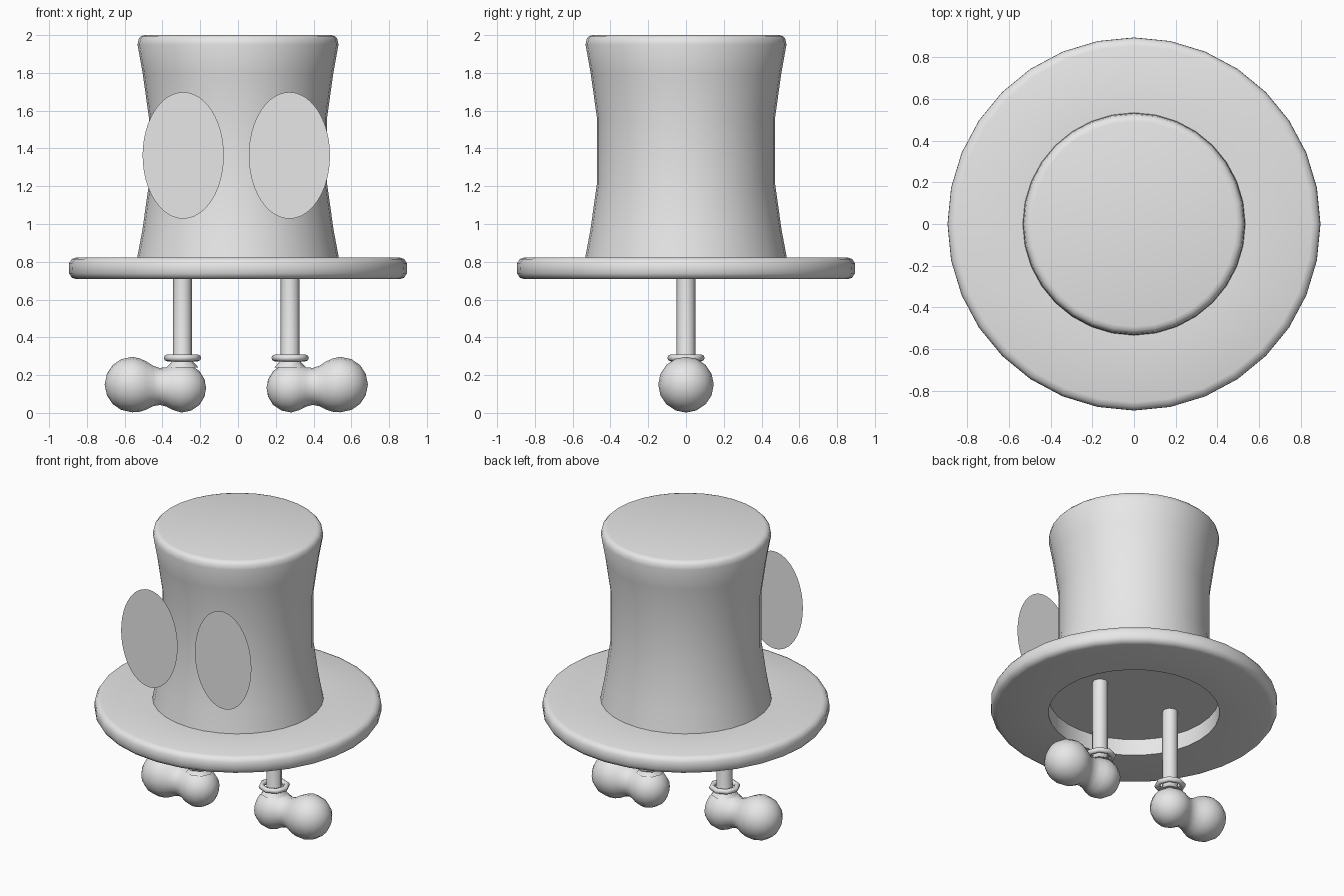
import bpy, bmesh, math
from mathutils import Matrix, Vector

if "Cube" in bpy.data.objects:
    bpy.data.objects.remove(bpy.data.objects["Cube"])

grey = bpy.data.materials.new("light_grey")
grey.diffuse_color = (0.8, 0.8, 0.8, 1)
grey.use_nodes = True
grey.node_tree.nodes["Principled BSDF"].inputs["Base Color"].default_value = grey.diffuse_color
MID = -0.009  # limbs and eyes are paired about this x


def finish(name, bm, angle=40):
    bmesh.ops.remove_doubles(bm, verts=bm.verts, dist=1e-5)
    mesh = bpy.data.meshes.new(name)
    bm.to_mesh(mesh)
    bm.free()
    mesh.materials.append(grey)
    ob = bpy.data.objects.new(name, mesh)
    bpy.context.collection.objects.link(ob)
    bpy.ops.object.select_all(action='DESELECT')
    ob.select_set(True)
    bpy.context.view_layer.objects.active = ob
    bpy.ops.object.shade_smooth_by_angle(angle=math.radians(angle))
    return ob


def lathe(name, profile, sides, place=Matrix(), closed=False, angle=40):
    """Spin (radius, height) points round z, then place the result."""
    bm = bmesh.new()
    rings = []
    for r, h in profile:
        rings.append([bm.verts.new((r * math.cos(2 * math.pi * i / sides),
                                    r * math.sin(2 * math.pi * i / sides), h))
                      for i in range(sides)] if r > 0 else [bm.verts.new((0, 0, h))] * sides)
    pairs = list(zip(rings, rings[1:]))
    if closed:
        pairs.append((rings[-1], rings[0]))
    for a, b in pairs:
        for i in range(sides):
            j = (i + 1) % sides
            bm.faces.new(dict.fromkeys((a[i], a[j], b[j], b[i])))
    bmesh.ops.recalc_face_normals(bm, faces=bm.faces)
    bm.transform(place)
    return finish(name, bm, angle)


# Waisted crown with a rounded top edge
lathe("hat_crown", [(0, .82), (.534, .82), (.506, .97), (.472, 1.21), (.472, 1.565),
                    (.505, 1.8), (.532, 1.95), (.526, 1.98), (.512, 1.995),
                    (.492, 2.0), (0, 2.0)], 32)

# Ring brim, open underneath the crown
lathe("hat_brim", [(.534, .708), (.855, .708), (.88, .716), (.894, .738), (.895, .765),
                   (.894, .793), (.88, .815), (.855, .823), (.534, .823)], 32, closed=True)

# Foot: (distance along x, radius)
FOOT = [(.160, 0), (.168, .045), (.195, .09), (.24, .12), (.29, .13), (.335, .12),
        (.37, .104), (.405, .098), (.44, .107), (.475, .127), (.51, .141), (.551, .147),
        (.61, .134), (.655, .103), (.685, .057), (.697, 0)]

for side, label in ((-1, "left"), (1, "right")):
    at = Matrix.Translation((MID + side * .285, 0, 0))

    # Leg with a flared ankle
    lathe(label + "_leg", [(0, .24), (.085, .24), (.058, .268), (.05, .29),
                           (.05, .82), (0, .82)], 8, at, angle=50)

    # Ankle collar
    lathe(label + "_collar", [(.081 + .018 * math.cos(k * math.pi / 4),
                               .291 + .018 * math.sin(k * math.pi / 4)) for k in range(8)],
          8, at, closed=True, angle=60)

    # Peanut-shaped foot, rising slightly towards its outer end
    foot = lathe(label + "_foot", [(r, d) for d, r in FOOT], 16,
                 Matrix.Rotation(math.pi / 2, 4, 'Y'), angle=60)
    for v in foot.data.vertices:
        t = min(max((v.co.x - .29) / .26, 0), 1)
        v.co.z += .132 + .018 * t
    turn = Matrix.Rotation(math.pi if side < 0 else 0, 4, 'Z')
    foot.data.transform(Matrix.Translation((MID, 0, 0)) @ turn)

    # Flat oval eye floating in front of the crown
    bm = bmesh.new()
    n = 48
    bm.faces.new([bm.verts.new(Vector((MID + side * .281 + .215 * math.cos(2 * math.pi * i / n),
                                       -.55, 1.363 + .335 * math.sin(2 * math.pi * i / n))))
                  for i in range(n)])
    finish(label + "_eye", bm)
